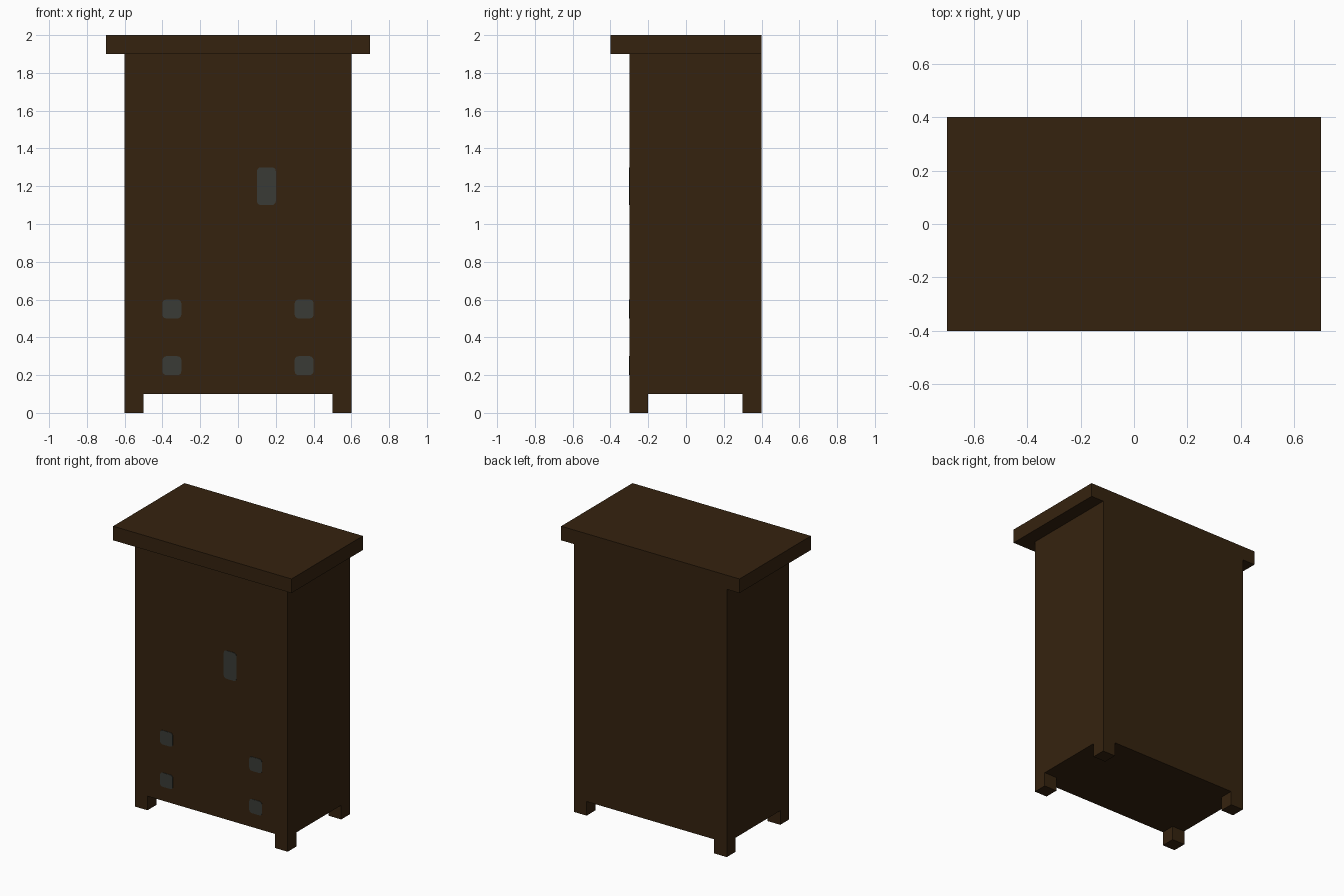
import bpy, bmesh, math

if "Cube" in bpy.data.objects:
    bpy.data.objects.remove(bpy.data.objects["Cube"])


def material(name, rgb):
    m = bpy.data.materials.new(name)
    m.diffuse_color = (*rgb, 1)
    m.use_nodes = True
    m.node_tree.nodes["Principled BSDF"].inputs["Base Color"].default_value = m.diffuse_color
    return m


wood = material("dark wood", (0.036, 0.0165, 0.0048))
metal = material("dark grey metal", (0.042, 0.044, 0.037))


def finish(name, bm, mat):
    bmesh.ops.recalc_face_normals(bm, faces=bm.faces)
    me = bpy.data.meshes.new(name)
    bm.to_mesh(me)
    bm.free()
    me.materials.append(mat)
    bpy.context.collection.objects.link(bpy.data.objects.new(name, me))


def box(name, x, y, z, mat):
    bm = bmesh.new()
    bmesh.ops.create_cube(bm, size=1)
    for v in bm.verts:
        v.co = [(a + b) / 2 + c * (b - a) for c, (a, b) in zip(v.co, (x, y, z))]
    finish(name, bm, mat)


def plate(name, cx, cz, w, h, mat, r=0.02, steps=3):
    # thin rounded plate on the front face
    bm = bmesh.new()
    verts = []
    for q, (sx, sz) in enumerate(((1, 1), (-1, 1), (-1, -1), (1, -1))):
        for i in range(steps + 1):
            a = math.radians(90 * (q + i / steps))
            verts.append(bm.verts.new((cx + sx * (w / 2 - r) + r * math.cos(a), -0.3,
                                       cz + sz * (h / 2 - r) + r * math.sin(a))))
    face = bm.faces.new(verts)
    ext = bmesh.ops.extrude_face_region(bm, geom=[face])["geom"]
    moved = [e for e in ext if isinstance(e, bmesh.types.BMVert)]
    bmesh.ops.translate(bm, verts=moved, vec=(0, -0.003, 0))
    finish(name, bm, mat)


# Cabinet body and overhanging top
box("cabinet_body", (-0.6, 0.6), (-0.3, 0.4), (0.1, 1.9), wood)
box("cabinet_top", (-0.7, 0.7), (-0.4, 0.4), (1.9, 2.0), wood)

# Four feet
for side, x in (("left", -0.6), ("right", 0.5)):
    for end, y in (("front", -0.3), ("back", 0.3)):
        box(f"{end}_{side}_foot", (x, x + 0.1), (y, y + 0.1), (0, 0.1), wood)

# Door handle and drawer knobs
plate("door_handle", 0.15, 1.2, 0.1, 0.2, metal)
for side, x in (("left", -0.35), ("right", 0.35)):
    for row, z in (("lower", 0.25), ("upper", 0.55)):
        plate(f"{row}_{side}_drawer_knob", x, z, 0.1, 0.1, metal)
